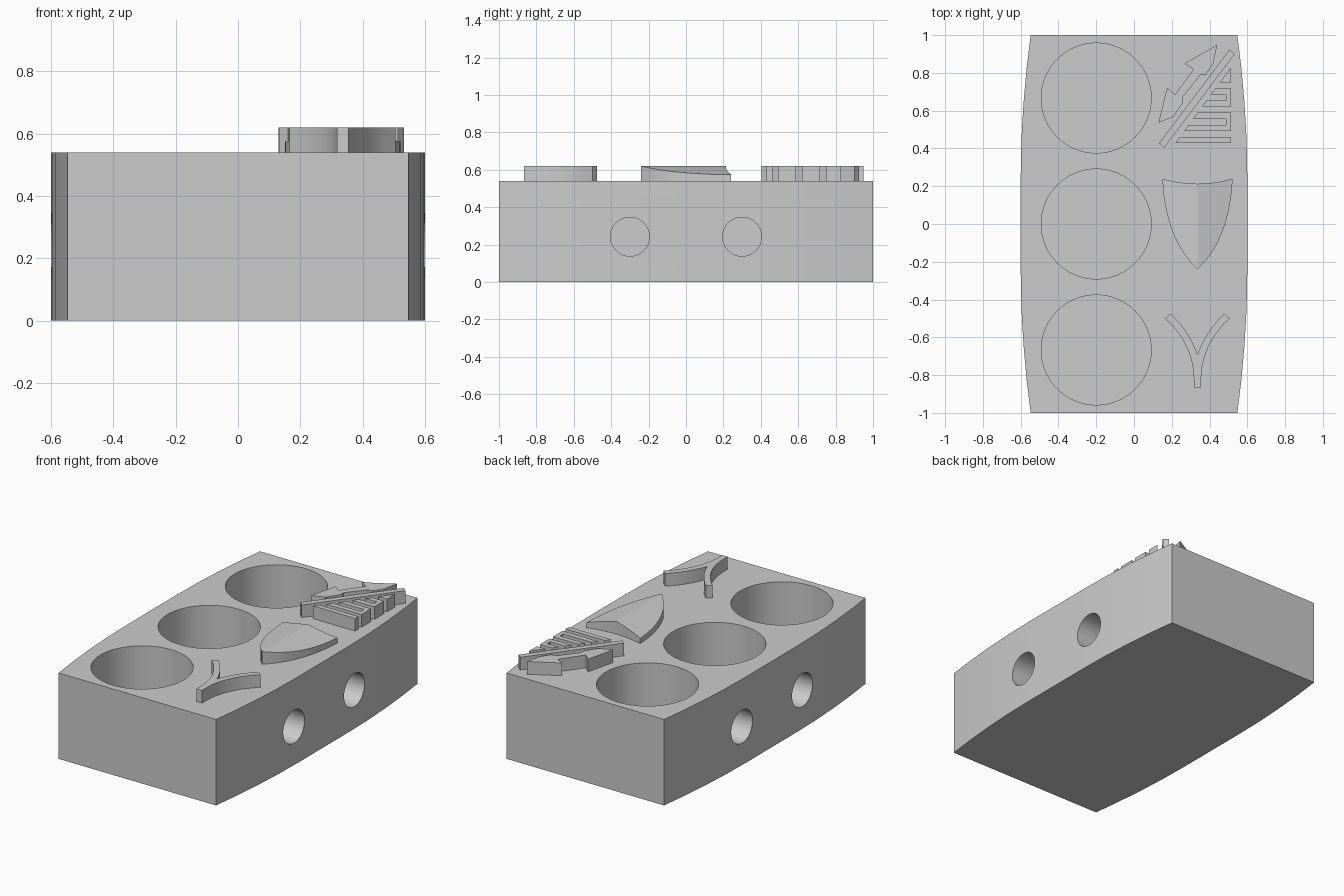
import bpy, bmesh, math
from mathutils import Matrix, Vector

cube = bpy.data.objects.get("Cube")
if cube:
    bpy.data.objects.remove(cube, do_unlink=True)

TOP, RELIEF, MID = 0.54, 0.62, 0.336

grey = bpy.data.materials.new("plain_grey")
grey.use_nodes = True
GREY = (0.6, 0.6, 0.6, 1)
grey.diffuse_color = GREY
grey.node_tree.nodes["Principled BSDF"].inputs["Base Color"].default_value = GREY


def make_object(name, bm):
    bmesh.ops.recalc_face_normals(bm, faces=bm.faces)
    mesh = bpy.data.meshes.new(name)
    bm.to_mesh(mesh)
    bm.free()
    mesh.materials.append(grey)
    obj = bpy.data.objects.new(name, mesh)
    bpy.context.collection.objects.link(obj)
    return obj


def smooth(obj):
    bpy.ops.object.select_all(action='DESELECT')
    obj.select_set(True)
    bpy.context.view_layer.objects.active = obj
    bpy.ops.object.shade_smooth_by_angle(angle=math.radians(25))


def prisms(outlines, low, high):
    """Extrude each flat outline upward into a closed solid."""
    bm = bmesh.new()
    for outline in outlines:
        face = bm.faces.new([bm.verts.new((x, y, low)) for x, y in outline])
        out = bmesh.ops.extrude_face_region(bm, geom=[face])
        up = [v for v in out["geom"] if isinstance(v, bmesh.types.BMVert)]
        bmesh.ops.translate(bm, verts=up, vec=(0, 0, high - low))
    return bm


def mirrored(half, centre):
    """Close a left half outline with its reflection, sharing points on the centre."""
    other = [(2 * centre - x, y) for x, y in reversed(half) if abs(x - centre) > 1e-5]
    return half + other


def arc(a, ctrl, b, n=10):
    """Quadratic curve from a to b."""
    a, ctrl, b = Vector(a), Vector(ctrl), Vector(b)
    pts = []
    for i in range(n + 1):
        t = i / n
        pts.append(tuple(a * (1 - t) ** 2 + ctrl * 2 * t * (1 - t) + b * t * t))
    return pts


# Block with bowed sides
side = [(-0.547, -1), (-0.568, -0.83), (-0.585, -0.64), (-0.596, -0.45), (-0.6, -0.25)]
left = side + [(x, -y) for x, y in reversed(side)]
block = make_object("block", prisms([mirrored(left, 0)], 0, TOP))

# Round wells in the top and blind holes in both sides
cut = bmesh.new()
for y in (-2 / 3, 0, 2 / 3):
    bmesh.ops.create_cone(cut, cap_ends=True, segments=96, radius1=0.291, radius2=0.291,
                          depth=0.6, matrix=Matrix.Translation((-0.2, y, 0.38)))
for sx in (-1, 1):
    for y in (-0.3, 0.3):
        place = Matrix.Translation((sx * 0.595, y, 0.242)) @ Matrix.Rotation(math.pi / 2, 4, 'Y')
        bmesh.ops.create_cone(cut, cap_ends=True, segments=64, radius1=0.104, radius2=0.104,
                              depth=0.3, matrix=place)
cutter = make_object("hole_cutter", cut)
cutter.hide_render = True
boolean = block.modifiers.new("holes", 'BOOLEAN')
boolean.operation = 'DIFFERENCE'
boolean.solver = 'EXACT'
boolean.object = cutter
bpy.context.view_layer.update()
carved = bpy.data.meshes.new_from_object(block.evaluated_get(bpy.context.evaluated_depsgraph_get()))
block.modifiers.clear()
block.data = carved
bpy.data.objects.remove(cutter, do_unlink=True)
smooth(block)

# Shield with a centre ridge and sloping halves
half = arc((MID, 0.213), (0.245, 0.213), (0.15, 0.24), 8)
half += arc((0.15, 0.24), (0.165, -0.08), (MID, -0.24), 14)[1:]
bm = prisms([mirrored(half, MID)], TOP - 0.01, RELIEF)
bmesh.ops.bisect_plane(bm, geom=bm.verts[:] + bm.edges[:] + bm.faces[:], dist=1e-5,
                       plane_co=(MID, 0, 0), plane_no=(1, 0, 0))
for v in bm.verts:
    if v.co.z > TOP:
        v.co.z = RELIEF - 0.25 * abs(v.co.x - MID)
smooth(make_object("shield", bm))

# Forked emblem with curved arms
fork = arc((MID, -0.69), (0.29, -0.565), (0.195, -0.475))
fork += arc((0.166, -0.5), (0.317, -0.64), (0.317, -0.83)) + [(0.317, -0.865)]
smooth(make_object("fork", prisms([mirrored(fork, MID)], TOP - 0.01, RELIEF)))

# Diagonal bar
bar = [(0.133, 0.428), (0.16, 0.404), (0.533, 0.9), (0.506, 0.924)]
make_object("diagonal_bar", prisms([bar], TOP - 0.01, RELIEF))

# Double headed arrow above the bar
arrow = [(0.44, 0.948), (0.267, 0.85), (0.315, 0.82), (0.217, 0.685), (0.175, 0.722),
         (0.13, 0.537), (0.21, 0.568), (0.26, 0.645), (0.26, 0.675), (0.352, 0.79),
         (0.38, 0.79), (0.42, 0.85)]
make_object("arrow", prisms([arrow], TOP - 0.01, RELIEF))

# Stepped grille below the bar, its left ends cut along the diagonal
EDGE, STEP, BASE = 0.513, 0.0318, 0.43


def slant(k):
    return (0.22 + 0.733 * STEP * k, BASE + STEP * k)


def right(k, inset=0):
    return (EDGE - inset, BASE + STEP * k)


grille = [[slant(0), right(0), right(1), slant(1)]]
for k in (2, 6):
    grille.append([slant(k), right(k), right(k + 3), slant(k + 3),
                   slant(k + 2), right(k + 2, 0.027), right(k + 1, 0.027), slant(k + 1)])
grille.append([slant(10), right(10), right(12.5)])
make_object("grille", prisms(grille, TOP - 0.01, RELIEF))
